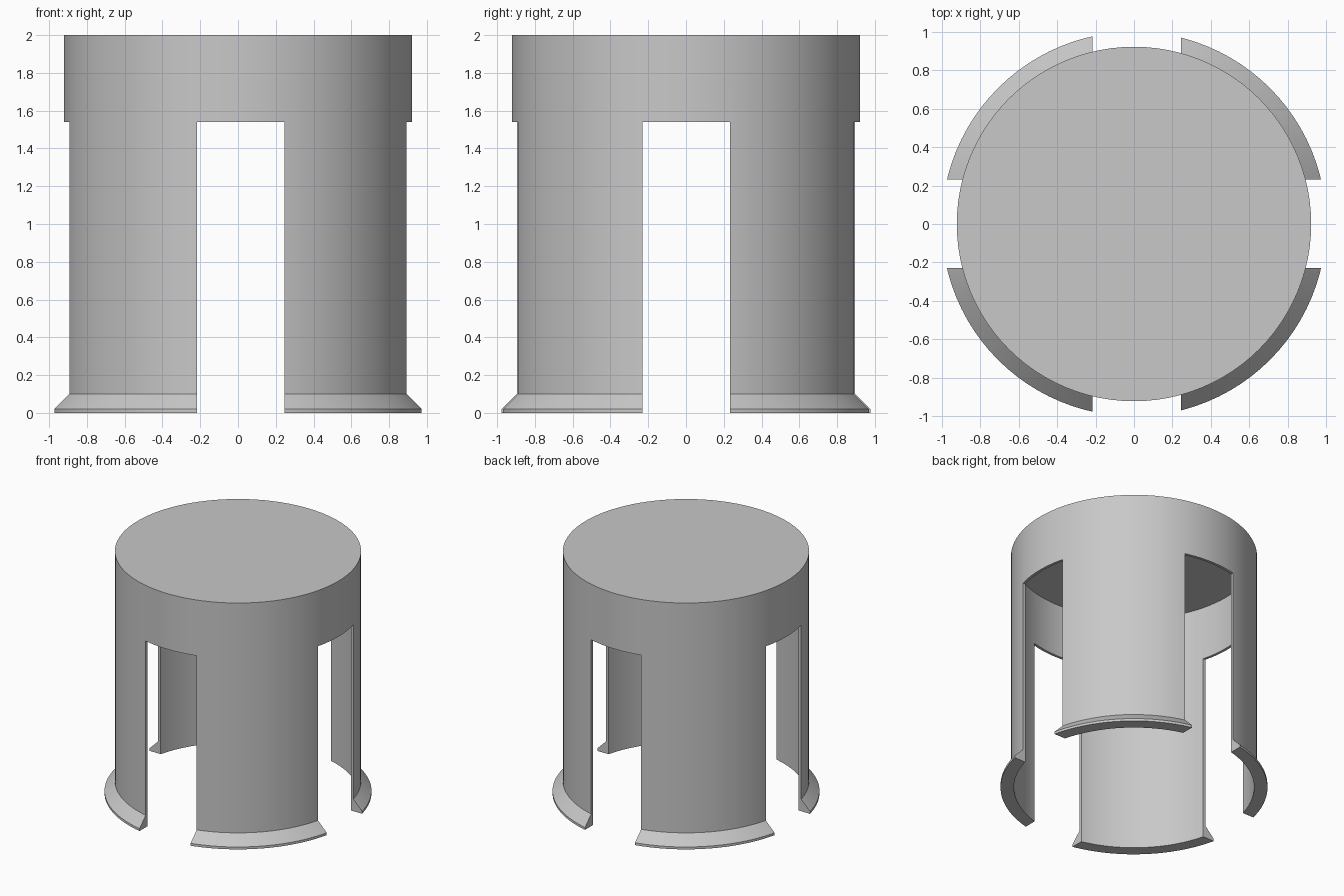
import bpy
import bmesh
import math

if "Cube" in bpy.data.objects:
    bpy.data.objects.remove(bpy.data.objects["Cube"])

SEGMENTS = 96

grey = bpy.data.materials.new("light grey")
grey.diffuse_color = (0.58, 0.58, 0.58, 1)
grey.use_nodes = True
grey.node_tree.nodes["Principled BSDF"].inputs["Base Color"].default_value = grey.diffuse_color


def make_object(name, bm):
    bmesh.ops.recalc_face_normals(bm, faces=bm.faces)
    mesh = bpy.data.meshes.new(name)
    bm.to_mesh(mesh)
    bm.free()
    mesh.materials.append(grey)
    obj = bpy.data.objects.new(name, mesh)
    bpy.context.collection.objects.link(obj)
    return obj


def lathe(name, profile):
    """Revolve (radius, height) points and close both ends with flat discs."""
    bm = bmesh.new()
    rings = []
    for r, z in profile:
        rings.append([bm.verts.new((r * math.cos(2 * math.pi * i / SEGMENTS),
                                    r * math.sin(2 * math.pi * i / SEGMENTS), z))
                      for i in range(SEGMENTS)])
    for a, b in zip(rings, rings[1:]):
        for i in range(SEGMENTS):
            j = (i + 1) % SEGMENTS
            bm.faces.new((a[i], a[j], b[j], b[i]))
    bm.faces.new(rings[0])
    bm.faces.new(rings[-1])
    return make_object(name, bm)


def box(name, low, high):
    bm = bmesh.new()
    bmesh.ops.create_cube(bm, size=1)
    for v in bm.verts:
        v.co = [(l + h) / 2 + c * (h - l) for c, l, h in zip(v.co, low, high)]
    return make_object(name, bm)


# Thin-walled cap with a flared foot around the open bottom
cap = lathe("slotted_cap", [(0.922, 2.0), (0.922, 0.1), (1.0, 0.02),
                            (1.0, 0.0), (0.9, 0.0), (0.9, 1.98)])

# Two crossing slots split the lower wall into four legs
cutters = [box("slot_cutter_front_back", (-0.217, -1.5, -0.5), (0.245, 1.5, 1.54)),
           box("slot_cutter_sides", (-1.5, -0.23, -0.5), (1.5, 0.232, 1.54))]
bpy.context.view_layer.objects.active = cap
for cutter in cutters:
    cutter.hide_render = True
    mod = cap.modifiers.new("slot", 'BOOLEAN')
    mod.operation = 'DIFFERENCE'
    mod.solver = 'EXACT'
    mod.object = cutter
    bpy.ops.object.modifier_apply(modifier=mod.name)
for cutter in cutters:
    bpy.data.objects.remove(cutter)

# Smooth walls with sharp rims
bpy.ops.object.select_all(action='DESELECT')
cap.select_set(True)
bpy.ops.object.shade_smooth_by_angle(angle=math.radians(30))
